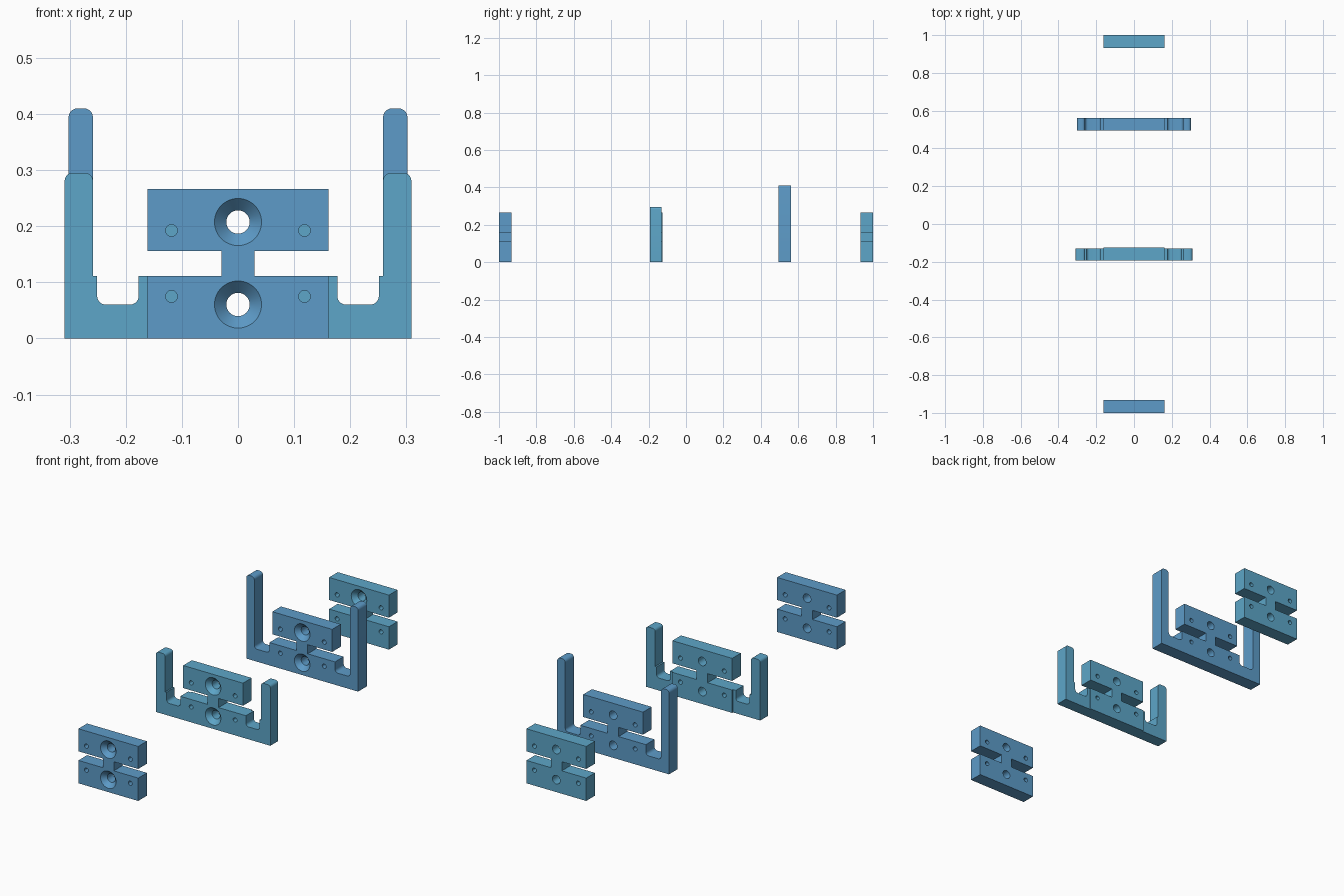
import bpy, bmesh
from math import sin, cos, tan, pi
from mathutils import Vector

if "Cube" in bpy.data.objects:
    bpy.data.objects.remove(bpy.data.objects["Cube"])

THICK = 0.067


def material(name, rgb):
    m = bpy.data.materials.new(name)
    m.diffuse_color = (*rgb, 1)
    m.use_nodes = True
    m.node_tree.nodes["Principled BSDF"].inputs["Base Color"].default_value = m.diffuse_color
    return m


BLUE = material("blue", (0.11, 0.33, 0.58))
TEAL = material("teal", (0.11, 0.38, 0.58))


def link(name, bm):
    bmesh.ops.recalc_face_normals(bm, faces=bm.faces[:])
    me = bpy.data.meshes.new(name)
    bm.to_mesh(me)
    bm.free()
    ob = bpy.data.objects.new(name, me)
    bpy.context.collection.objects.link(ob)
    return ob


def rounded(points, steps=6):
    """Mirror a right-half outline of (x, z, radius) and fillet its corners."""
    pts = points + [(-x, z, r) for x, z, r in reversed(points)]
    out = []
    for i, (x, z, r) in enumerate(pts):
        p = Vector((x, z))
        if not r:
            out.append(p)
            continue
        a = (Vector(pts[i - 1][:2]) - p).normalized()
        b = (Vector(pts[(i + 1) % len(pts)][:2]) - p).normalized()
        centre = p + (a + b) * r          # all filleted corners are square
        for k in range(steps + 1):
            t = k / steps * pi / 2
            out.append(centre - b * r * cos(t) - a * r * sin(t))
    return out


def extrude(name, outline, y0, y1):
    bm = bmesh.new()
    face = bm.faces.new([bm.verts.new((p.x, y0, p.y)) for p in outline])
    ext = bmesh.ops.extrude_face_region(bm, geom=[face])
    verts = [v for v in ext["geom"] if isinstance(v, bmesh.types.BMVert)]
    bmesh.ops.translate(bm, verts=verts, vec=(0, y1 - y0, 0))
    return link(name, bm)


def lathe(bm, x, z, profile, n):
    """Closed solid turned about a y axis; profile is (radius, y) pairs."""
    rings = [[bm.verts.new((x + r * cos(2 * pi * k / n), y, z + r * sin(2 * pi * k / n)))
              for k in range(n)] for r, y in profile]
    for a, b in zip(rings, rings[1:]):
        for k in range(n):
            j = (k + 1) % n
            bm.faces.new((a[k], a[j], b[j], b[k]))
    bm.faces.new(rings[0])
    bm.faces.new(rings[-1])


def cut(ob, cutter):
    cutter.hide_render = True
    mod = ob.modifiers.new("cut", 'BOOLEAN')
    mod.operation = 'DIFFERENCE'
    mod.solver = 'EXACT'
    mod.object = cutter
    bpy.context.view_layer.objects.active = ob
    bpy.ops.object.modifier_apply(modifier=mod.name)
    bpy.data.objects.remove(cutter)


def hole_cutter(y, blind):
    bm = bmesh.new()
    back, e = y + THICK, 0.01
    # countersunk screw holes
    for z in (0.0605, 0.2075):
        lathe(bm, 0, z, [(0.042, y - e), (0.042, y), (0.0208, y + 0.022), (0.0208, back + e)], 48)
    # small pin holes
    mid = y + THICK / 2
    spans = [(y - e, mid - 0.003), (mid + 0.003, back + e)] if blind else [(y - e, back + e)]
    for sx in (-1, 1):
        for z in (0.075, 0.1925):
            for a, b in spans:
                lathe(bm, sx * 0.1185, z, [(0.0105, a), (0.0105, b)], 24)
    return link("hole_cutter", bm)


# Right halves of the outlines
TOP = [(0.0295, 0.1115, 0), (0.0295, 0.156, 0), (0.1615, 0.156, 0), (0.1615, 0.266, 0)]
PLATE = [(0.1615, 0, 0), (0.1615, 0.1115, 0)] + TOP
VALLEY = [(0.177, 0.0605, 0.015), (0.177, 0.1115, 0)] + TOP
SHORT = [(0.309, 0, 0), (0.309, 0.295, 0.014), (0.2585, 0.295, 0.014),
         (0.2585, 0.1115, 0), (0.251, 0.1115, 0), (0.251, 0.0605, 0.015)] + VALLEY
TALL = [(0.302, 0, 0), (0.302, 0.41, 0.016), (0.2585, 0.41, 0.016),
        (0.2585, 0.0605, 0.015)] + VALLEY

# The four clamp plates, front to back
for name, half, y, mat in (("front_plate", PLATE, -1.0, BLUE),
                           ("short_arm_bracket", SHORT, -0.192, TEAL),
                           ("tall_arm_bracket", TALL, 0.495, BLUE),
                           ("back_plate", PLATE, 1 - THICK, TEAL)):
    ob = extrude(name, rounded(half), y, y + THICK)
    if name == "short_arm_bracket":
        # arms are slightly thinner than the middle
        for s in (-1, 1):
            box = [Vector(p) for p in ((s * 0.1615, -0.1), (s * 0.4, -0.1),
                                       (s * 0.4, 0.5), (s * 0.1615, 0.5))]
            # clear of the top block's side face
            box = [Vector((p.x + s * 0.0003, p.y)) for p in box]
            cut(ob, extrude("arm_trim", box, y + THICK - 0.006, y + 0.2))
    cut(ob, hole_cutter(y, name == "back_plate"))
    ob.data.materials.clear()
    ob.data.materials.append(mat)
    bpy.ops.object.select_all(action='DESELECT')
    ob.select_set(True)
    bpy.context.view_layer.objects.active = ob
    bpy.ops.object.shade_smooth_by_angle()
